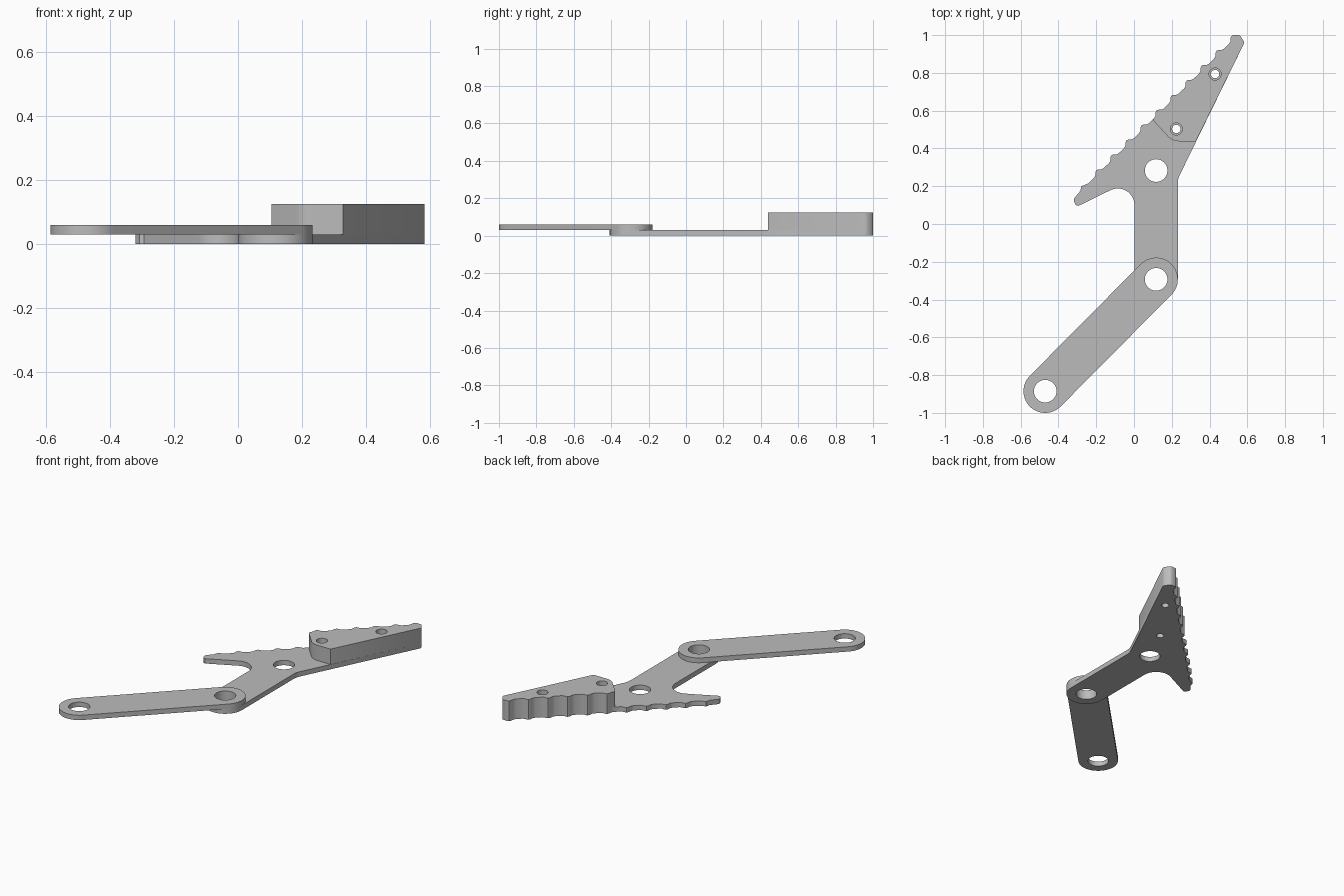
import bpy, bmesh
from math import sin, cos, radians, atan2, degrees

cube = bpy.data.objects.get("Cube")
if cube:
    bpy.data.objects.remove(cube, do_unlink=True)

grey = bpy.data.materials.new("satin grey")
grey.use_nodes = True
COLOUR = (0.5, 0.5, 0.5, 1)
grey.diffuse_color = COLOUR
grey.node_tree.nodes["Principled BSDF"].inputs["Base Color"].default_value = COLOUR


def arc(centre, r, start, end, steps=16):
    """Points on an arc, angles in degrees."""
    angles = [radians(start + (end - start) * i / steps) for i in range(steps + 1)]
    return [(centre[0] + r * cos(a), centre[1] + r * sin(a)) for a in angles]


def hole(centre, r):
    return arc(centre, r, 0, 360, 40)[:-1]


def flat_part(name, outline, holes, z0, z1):
    """Extrude a filled outline with holes into a flat plate."""
    curve = bpy.data.curves.new(name + " profile", "CURVE")
    curve.dimensions = "2D"
    curve.fill_mode = "BOTH"
    curve.extrude = (z1 - z0) / 2
    for loop in [outline] + holes:
        spline = curve.splines.new("POLY")
        spline.points.add(len(loop) - 1)
        for point, (x, y) in zip(spline.points, loop):
            point.co = (x, y, 0, 1)
        spline.use_cyclic_u = True
    helper = bpy.data.objects.new(name + " helper", curve)
    bpy.context.collection.objects.link(helper)
    bpy.context.view_layer.update()
    mesh = bpy.data.meshes.new_from_object(
        helper.evaluated_get(bpy.context.evaluated_depsgraph_get()))
    bpy.data.objects.remove(helper, do_unlink=True)
    bpy.data.curves.remove(curve)

    bm = bmesh.new()
    bm.from_mesh(mesh)
    bmesh.ops.remove_doubles(bm, verts=bm.verts, dist=0.0001)
    bmesh.ops.translate(bm, verts=bm.verts, vec=(0, 0, (z0 + z1) / 2))
    bmesh.ops.recalc_face_normals(bm, faces=bm.faces)
    bm.to_mesh(mesh)
    bm.free()
    mesh.name = name
    mesh.materials.clear()
    mesh.materials.append(grey)

    part = bpy.data.objects.new(name, mesh)
    bpy.context.collection.objects.link(part)
    bpy.ops.object.select_all(action="DESELECT")
    part.select_set(True)
    bpy.context.view_layer.objects.active = part
    bpy.ops.object.shade_smooth_by_angle(angle=radians(35))
    return part


# Shared pivot positions and sizes
PIVOT, FAR_END, MIDDLE = (0.117, -0.293), (-0.47, -0.885), (0.117, 0.283)
SCREWS = [(0.429, 0.794), (0.224, 0.503)]
END_R, HOLE_R = 0.115, 0.06
THICK, TOP = 0.03, 0.125

# One tooth of the serrated edge, repeated down the diagonal
TOOTH = [(0.012, 0.005), (0.003, 0.002), (-0.003, -0.008), (-0.005, -0.03),
         (-0.013, -0.042), (-0.04, -0.068), (-0.052, -0.074)]


def teeth(count):
    return [(0.515 - 0.0795 * k + x, 0.995 - 0.079 * k + y)
            for k in range(count) for x, y in TOOTH]


tip = [(0.582, 0.955), (0.581, 0.968), (0.562, 0.996), (0.553, 1.0)]

# Base plate: rounded foot, straight stem, serrated head with a hooked end
stem_right = [(0.232, 0.215), (0.234, 0.237), (0.241, 0.257)]
hook = [(-0.279, 0.2), (-0.284, 0.175), (-0.316, 0.137), (-0.319, 0.122),
        (-0.308, 0.1), (-0.294, 0.096)]
plate_outline = (arc(PIVOT, END_R, -180, 0, 28) + stem_right + tip + teeth(10)
                 + hook + arc((-0.086, 0.1), 0.088, 115, 0))
flat_part("serrated_plate", plate_outline,
          [hole(PIVOT, HOLE_R), hole(MIDDLE, HOLE_R)] + [hole(s, 0.022) for s in SCREWS],
          0, THICK)

# Raised grip block over the outer half of the head
grip_outline = ([(0.328, 0.438)] + tip + teeth(6)[:-2] + [(0.104, 0.545)]
                + arc((0.238, 0.518), 0.08, 225, 270, 8))
flat_part("grip_block", grip_outline, [hole(s, 0.032) for s in SCREWS], THICK, TOP)

# Link arm with two round ends, resting on the foot of the plate
heading = degrees(atan2(PIVOT[1] - FAR_END[1], PIVOT[0] - FAR_END[0]))
link_outline = (arc(PIVOT, END_R, heading - 90, heading + 90, 28)
                + arc(FAR_END, END_R, heading + 90, heading + 270, 28))
flat_part("link_arm", link_outline, [hole(PIVOT, HOLE_R), hole(FAR_END, HOLE_R)],
          THICK, 2 * THICK)
